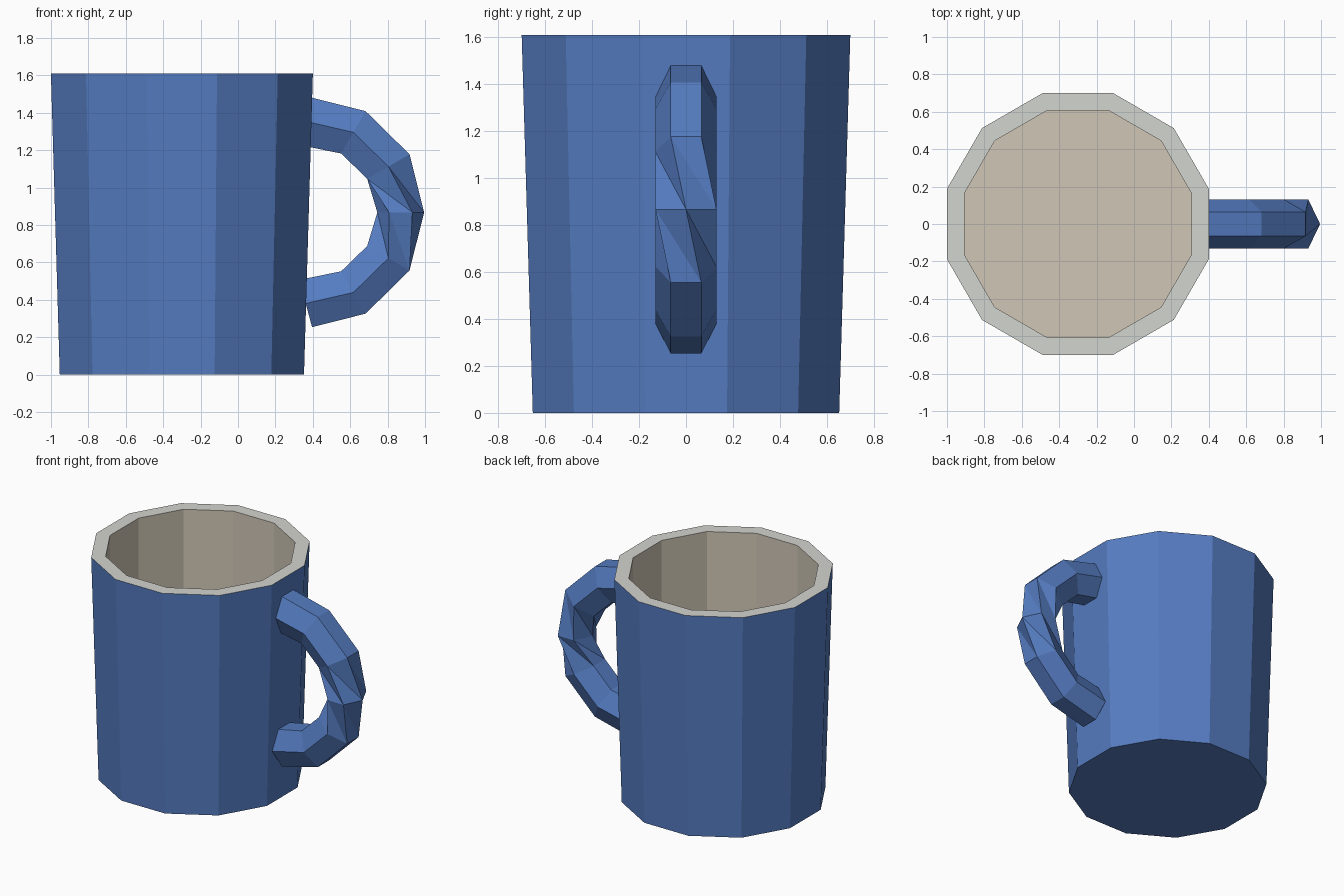
import bpy, bmesh
from math import radians, sin, cos

if "Cube" in bpy.data.objects:
    bpy.data.objects.remove(bpy.data.objects["Cube"])


def material(name, rgb):
    m = bpy.data.materials.new(name)
    m.diffuse_color = (*rgb, 1)
    m.use_nodes = True
    m.node_tree.nodes["Principled BSDF"].inputs["Base Color"].default_value = m.diffuse_color
    return m


def finish(bm, name, mats):
    bmesh.ops.recalc_face_normals(bm, faces=bm.faces[:])
    me = bpy.data.meshes.new(name)
    bm.to_mesh(me)
    bm.free()
    for m in mats:
        me.materials.append(m)
    ob = bpy.data.objects.new(name, me)
    bpy.context.collection.objects.link(ob)
    return ob


def bridge(bm, a, b, mat=0, split=False):
    n = len(a)
    for i in range(n):
        j = (i + 1) % n
        if split:
            faces = [(a[i], b[j], b[i]), (a[i], a[j], b[j])]
        else:
            faces = [(a[i], a[j], b[j], b[i])]
        for f in faces:
            bm.faces.new(f).material_index = mat


blue = material("blue_glaze", (0.09, 0.20, 0.53))
rim = material("rim_glaze", (0.65, 0.66, 0.62))
cream = material("inside_glaze", (0.63, 0.57, 0.47))

# Cup: twelve-sided tapered wall, pale rim, straight hollow inside
bm = bmesh.new()
profile = [(0.676, 0), (0.725, 1.61), (0.629, 1.61), (0.629, 0.10)]
rings = []
for r, z in profile:
    angles = [radians(15 + 30 * k) for k in range(12)]
    rings.append([bm.verts.new((-0.3 + r * cos(a), r * sin(a), z)) for a in angles])
bm.faces.new(rings[0])
for k in range(3):
    bridge(bm, rings[k], rings[k + 1], k)
bm.faces.new(rings[3]).material_index = 2
finish(bm, "cup", [blue, rim, cream])

# Handle: six-sided tube, twisting half a side above and below its middle
bm = bmesh.new()
mid_z = 0.867
half = [(0.362, 0.487, 75), (0.617, 0.428, 60), (0.804, 0.245, 30)]
path = half + [(0.87, 0, 0)] + [(x, -z, -t) for x, z, t in reversed(half)]
rings = []
for k, (x, z, tilt) in enumerate(path):
    turn = (k > 3) - (k < 3)
    out_r, side_r = (0.151, 0.13) if turn else (0.125, 0.15)
    t = radians(tilt)
    ring = []
    for i in range(6):
        a = radians(60 * i + 30 * turn)
        o = out_r * cos(a)
        ring.append(bm.verts.new((x + o * cos(t), side_r * sin(a), mid_z + z + o * sin(t))))
    rings.append(ring)
for k in range(6):
    bridge(bm, rings[k], rings[k + 1], split=k in (2, 3))
bm.faces.new(rings[0])
bm.faces.new(rings[-1])
finish(bm, "handle", [blue])
